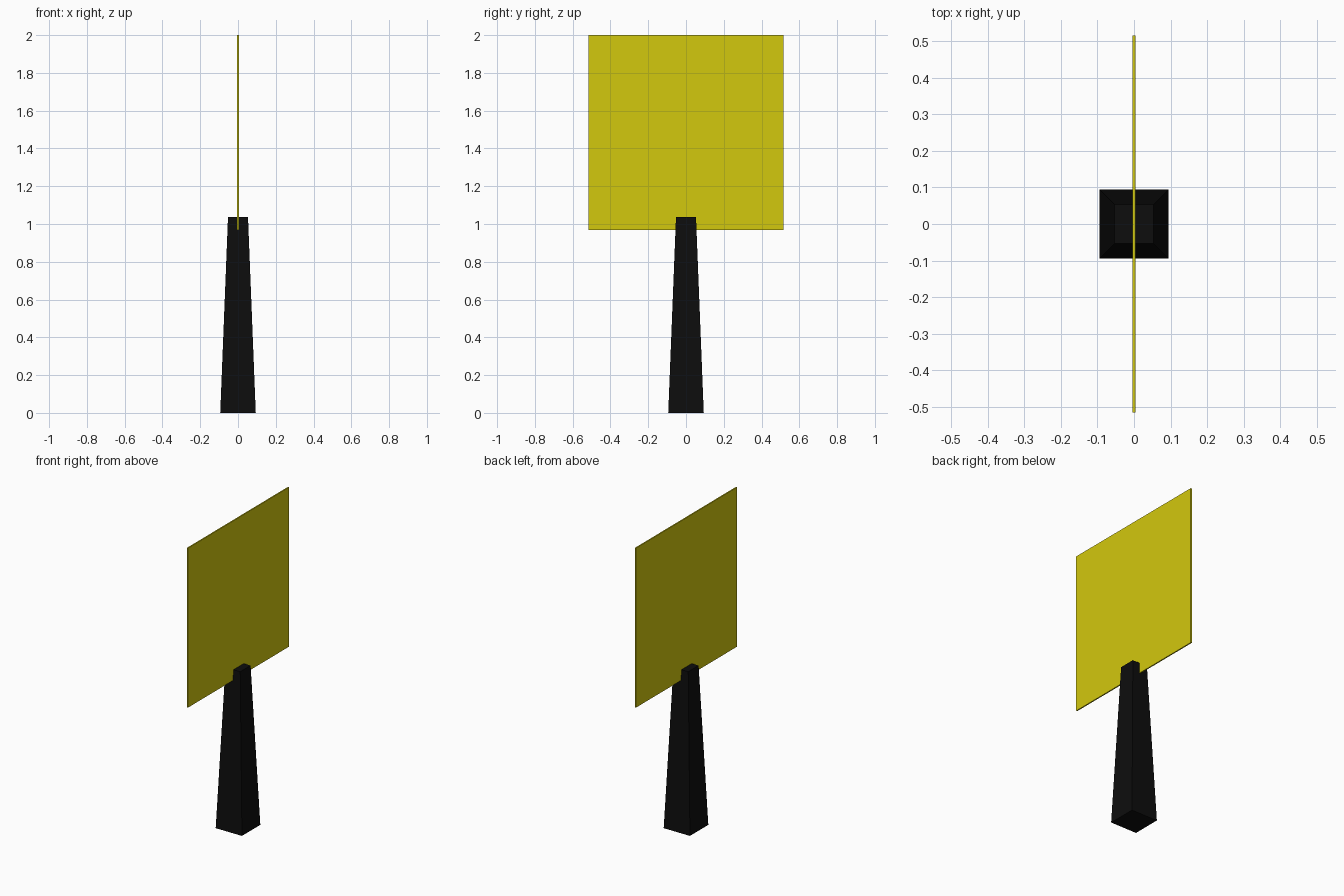
import bpy, bmesh
from mathutils import Matrix

if "Cube" in bpy.data.objects:
    bpy.data.objects.remove(bpy.data.objects["Cube"])


def make_part(name, bottom, top, z0, z1, color):
    """Box whose bottom and top half-sizes (x, y) may differ."""
    bm = bmesh.new()
    bmesh.ops.create_cube(bm, size=2.0)
    for v in bm.verts:
        hx, hy = top if v.co.z > 0 else bottom
        v.co = (v.co.x * hx, v.co.y * hy, z1 if v.co.z > 0 else z0)
    mesh = bpy.data.meshes.new(name)
    bm.to_mesh(mesh)
    bm.free()
    mat = bpy.data.materials.new(name + "_paint")
    mat.diffuse_color = color
    mat.use_nodes = True
    mat.node_tree.nodes["Principled BSDF"].inputs["Base Color"].default_value = mat.diffuse_color
    mesh.materials.append(mat)
    obj = bpy.data.objects.new(name, mesh)
    bpy.context.collection.objects.link(obj)
    return obj


# Tapered square post
make_part("post", (0.094, 0.094), (0.053, 0.053), 0.0, 1.036,
          (0.004, 0.004, 0.004, 1))

# Thin square sign board, sunk into the post top
make_part("sign_board", (0.004, 0.516), (0.004, 0.516), 0.968, 2.0,
          (0.65, 0.58, 0.004, 1))
